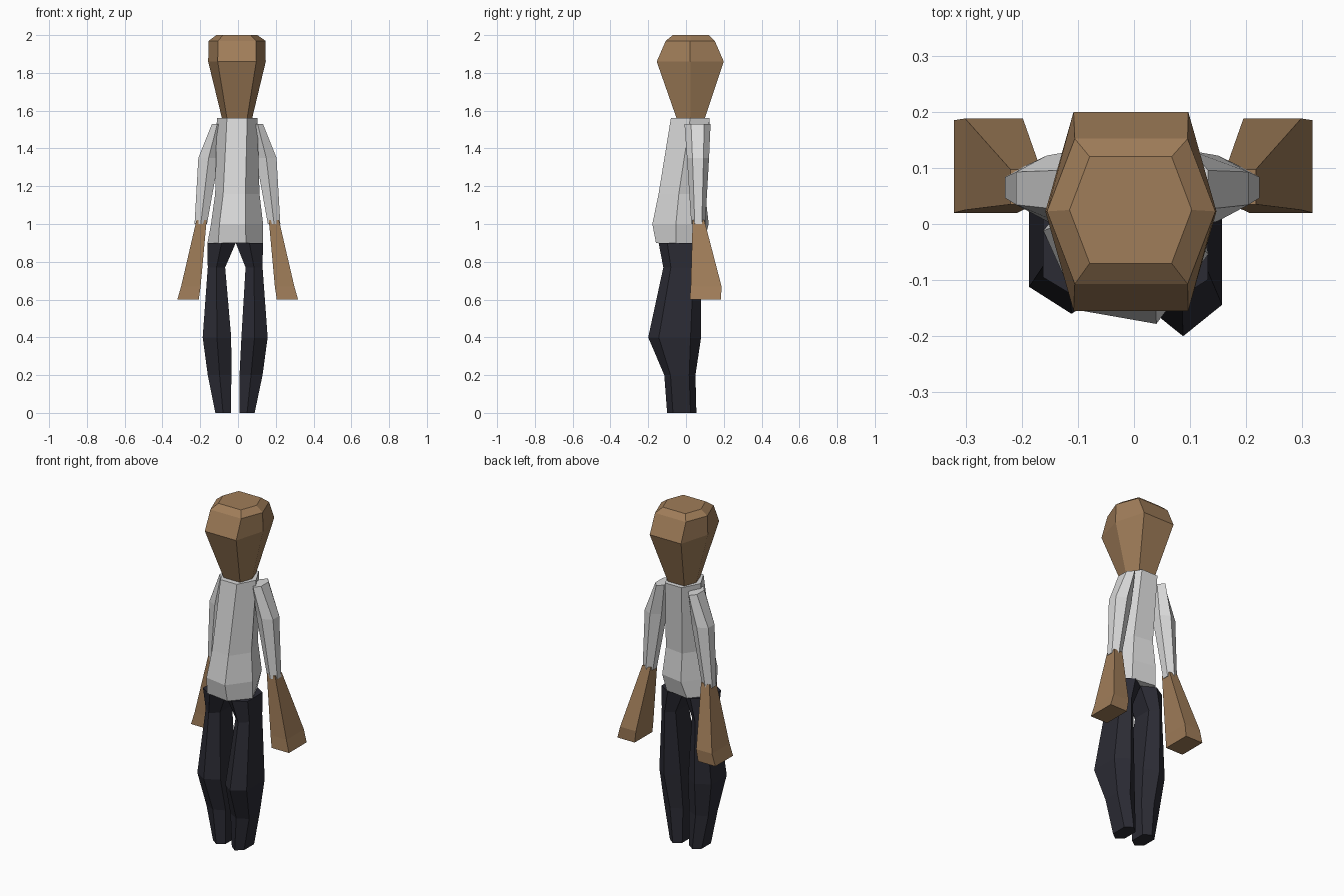
import bpy, bmesh, math

if "Cube" in bpy.data.objects:
    bpy.data.objects.remove(bpy.data.objects["Cube"])


def material(name, rgb):
    m = bpy.data.materials.new(name)
    m.diffuse_color = (*rgb, 1)
    m.use_nodes = True
    m.node_tree.nodes["Principled BSDF"].inputs["Base Color"].default_value = m.diffuse_color
    return m


SKIN = material("brown_skin", (0.35, 0.205, 0.10))
SHIRT = material("light_grey_shirt", (0.70, 0.70, 0.70))
PANTS = material("dark_pants", (0.024, 0.024, 0.034))


def hexagon(f):
    # Pointed along x; f is the half width of the flat front and back edges
    return [(1, 0), (f, 1), (-f, 1), (-1, 0), (-f, -1), (f, -1)]


def pointed_y(f):
    return [(1, -f), (1, f), (0, 1), (-1, f), (-1, -f), (0, -1)]


SQUARE = [(1, -1), (1, 1), (-1, 1), (-1, -1)]


def loft(name, mat, section, rings):
    """Skin rings of (z, x0, x1, y0, y1, twist in degrees) with flat end caps."""
    bm = bmesh.new()
    loops = []
    for z, x0, x1, y0, y1, twist in rings:
        c, s = math.cos(math.radians(twist)), math.sin(math.radians(twist))
        loop = []
        for u, v in section:
            px, py = u * (x1 - x0) / 2, v * (y1 - y0) / 2
            loop.append(bm.verts.new(((x0 + x1) / 2 + px * c - py * s,
                                      (y0 + y1) / 2 + px * s + py * c, z)))
        loops.append(loop)
    n = len(section)
    for a, b in zip(loops, loops[1:]):
        for i in range(n):
            j = (i + 1) % n
            bm.faces.new((a[i], a[j], b[j], b[i]))
    bm.faces.new(loops[0][::-1])
    bm.faces.new(loops[-1])
    bmesh.ops.recalc_face_normals(bm, faces=bm.faces)
    mesh = bpy.data.meshes.new(name)
    bm.to_mesh(mesh)
    bm.free()
    mesh.materials.append(mat)
    ob = bpy.data.objects.new(name, mesh)
    bpy.context.collection.objects.link(ob)
    return ob


# Head tapering down into the neck
loft("head", SKIN, hexagon(0.67), [
    (1.56, -0.085, 0.075, -0.05, 0.10, 0),
    (1.86, -0.158, 0.147, -0.155, 0.20, 0),
    (1.97, -0.155, 0.145, -0.107, 0.152, 0),
    (2.00, -0.115, 0.103, -0.07, 0.12, 0)])

# Shirt body, slightly twisted toward the hips
loft("shirt_body", SHIRT, hexagon(0.5), [
    (0.90, -0.163, 0.133, -0.15, 0.085, -8),
    (1.00, -0.145, 0.135, -0.168, 0.11, -10),
    (1.16, -0.122, 0.115, -0.138, 0.095, -8),
    (1.56, -0.112, 0.102, -0.08, 0.125, 0)])

# Trouser legs
loft("right_leg", PANTS, pointed_y(0.6), [
    (0.00, 0.008, 0.088, -0.10, 0.055, 0),
    (0.20, 0.008, 0.13, -0.115, 0.05, 0),
    (0.40, 0.018, 0.157, -0.20, 0.08, 0),
    (0.77, 0.04, 0.13, -0.12, 0.08, 0),
    (0.90, -0.012, 0.132, -0.145, 0.085, 0)])
loft("left_leg", PANTS, pointed_y(0.6), [
    (0.00, -0.12, -0.038, -0.09, 0.055, 0),
    (0.20, -0.16, -0.035, -0.095, 0.05, 0),
    (0.40, -0.187, -0.036, -0.16, 0.08, 0),
    (0.77, -0.16, -0.068, -0.11, 0.08, 0),
    (0.90, -0.162, -0.012, -0.14, 0.085, 0)])


# Sleeves and hands, mirrored across the body
def mirrored(rings, side, shift):
    out = []
    for z, x0, x1, y0, y1, t in rings:
        a, b = sorted((x0 * side + shift, x1 * side + shift))
        out.append((z, a, b, y0, y1, t))
    return out


SLEEVE = [(1.00, 0.158, 0.224, 0.028, 0.102, 0),
          (1.35, 0.095, 0.204, 0.005, 0.122, 0),
          (1.53, 0.075, 0.132, -0.008, 0.13, 0)]
HAND = [(0.60, 0.205, 0.318, 0.02, 0.185, 0),
        (0.67, 0.195, 0.298, 0.025, 0.188, 0),
        (1.02, 0.163, 0.217, 0.035, 0.097, 0)]
for label, side, shift in (("right", 1, 0.0), ("left", -1, -0.006)):
    loft(label + "_sleeve", SHIRT, pointed_y(0.5), mirrored(SLEEVE, side, shift))
    loft(label + "_hand", SKIN, SQUARE, mirrored(HAND, side, shift / 2))
